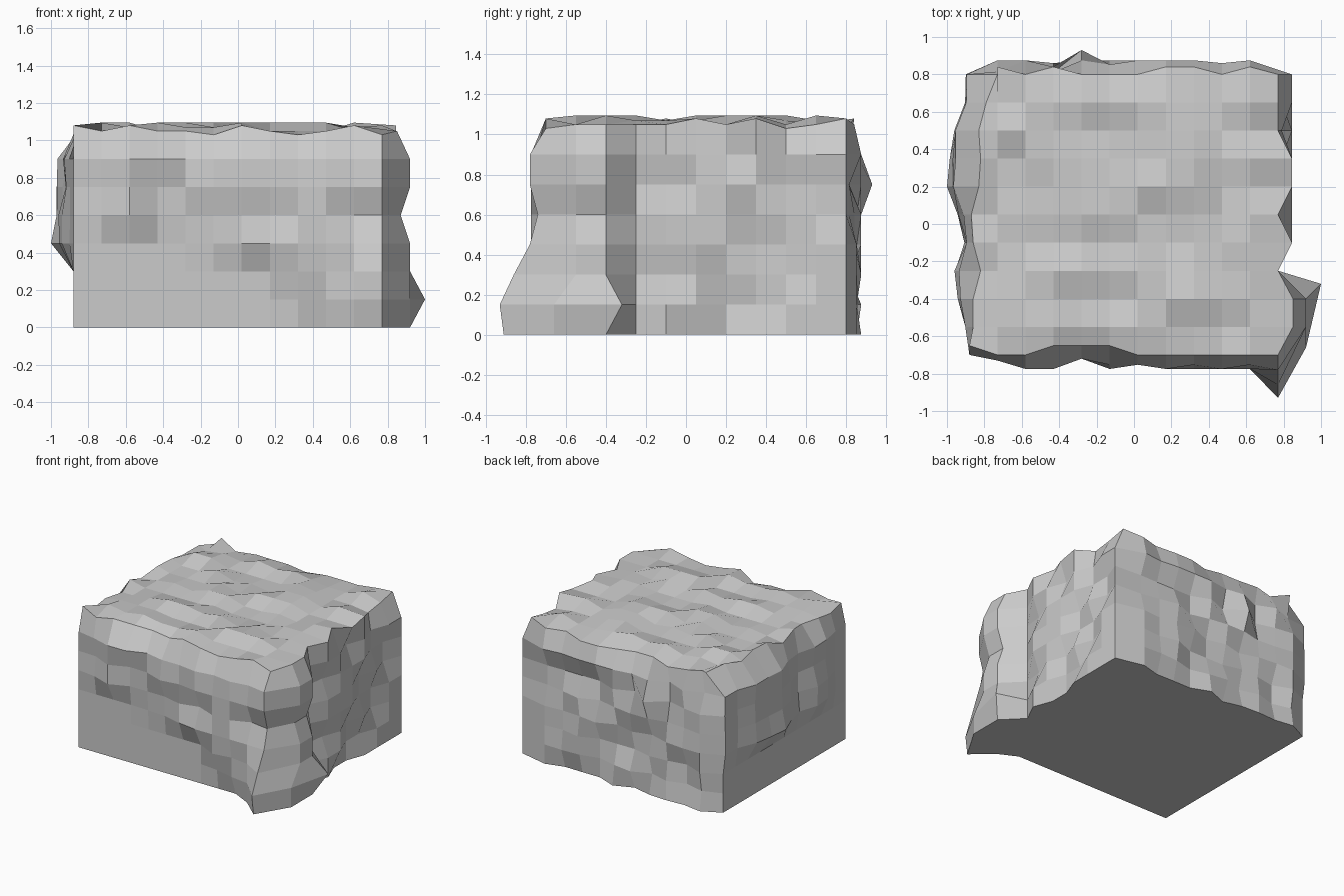
import bpy, bmesh, random

if "Cube" in bpy.data.objects:
    bpy.data.objects.remove(bpy.data.objects["Cube"])

random.seed(11)
NX, NY, NZ, S = 11, 10, 7, 0.15          # lattice cells and cell size
X0, Y0 = -0.88, -0.70

# Outline bulges per column, read along each wall
LEFT = [-.88, -.91, -.97, -.97, -.91, -.95, -1.0, -.99, -.985, -.91, -.91]
LEFT_TOP = [-.88, -.86, -.86, -.82, -.86, -.87, -.83, -.82, -.83, -.79, -.73]
LEFT_AMT = [0, 0, 0, 1, .75, .7, .65]
FRONT = [.0, .03, .075, .075, .02, .075, .075, .075, .075, .075, .075]
BACK = [0, .075, .075, .06, .075, .075, .075, .075, .075, .06, .075, 0]
CORNER = [-.91, -.93, -.86, -.78, -.74, -.78, -.78, -.70]   # front right buttress
RIGHT_TOP = [.77, .85, .85, .77, .845, .77, .845, .845, .77, .77, .77]


def point(i, j, k):
    x, y, z = X0 + S * i, Y0 + S * j, S * k
    if k == NZ:                                   # rough top
        edge = i in (0, NX) or j in (0, NY)
        z += random.choice((-.02, 0, 0, .03)) if edge else random.choice((0, 0, .02, .045))
    # left wall: flat foot, bulging upper part
    if i == 0:
        if k == NZ:
            x = LEFT_TOP[j]
        else:
            x += (LEFT[j] + .88) * LEFT_AMT[k] * random.uniform(.6, 1.0 if k == 3 else 1.2)
            if (j, k) == (6, 3):
                x = -1
    # right wall with the buttress near the front
    if i == NX and j > 0:
        if k == NZ:
            x = RIGHT_TOP[j]
        elif j <= 2:
            x = .92 if k != 4 else .87
            if k <= 1:
                x, y = [(.92, -.66), (.92, -.40)][j - 1]
                if (j, k) == (2, 1):
                    x, y = 1.0, -.32
        elif j == 3:
            x = .77
        elif j < NY:
            x = random.choice((.79, .845, .845, .845))
        else:
            x = .845
    # front wall: flat foot on the left, rough elsewhere
    if j == 0:
        if i == NX:
            y = CORNER[k]
        elif k == NZ:
            y += random.choice((0, 0, .05))
        elif not (k <= 2 and i <= 7 or k == 0 and i <= 9 or k == 3 and i <= 3):
            y -= FRONT[i] * random.choice((.2, .7, 1, 1))
    # back wall
    if j == NY and k < NZ:
        if k == 5 and i == 4:
            y = .93
        else:
            y += BACK[i] * random.choice((.2, .7, 1, 1))
    elif j == NY and 0 < i < NX:
        y += random.choice((0, 0, .04))
    return x, y, z


bm = bmesh.new()
verts = {}


def v(*ijk):
    if ijk not in verts:
        verts[ijk] = bm.verts.new(point(*ijk))
    return verts[ijk]


def quad(*corners):
    bm.faces.new([v(*c) for c in corners])


# walls
for k in range(NZ):
    for i in range(NX):
        for j in (0, NY):
            quad((i, j, k), (i + 1, j, k), (i + 1, j, k + 1), (i, j, k + 1))
    for j in range(NY):
        for i in (0, NX):
            quad((i, j, k), (i, j + 1, k), (i, j + 1, k + 1), (i, j, k + 1))
# top and underside
for i in range(NX):
    for j in range(NY):
        for k in (0, NZ):
            quad((i, j, k), (i + 1, j, k), (i + 1, j + 1, k), (i, j + 1, k))

bmesh.ops.recalc_face_normals(bm, faces=bm.faces)
mesh = bpy.data.meshes.new("rock_block")
bm.to_mesh(mesh)
bm.free()
bpy.context.collection.objects.link(bpy.data.objects.new("rock_block", mesh))
